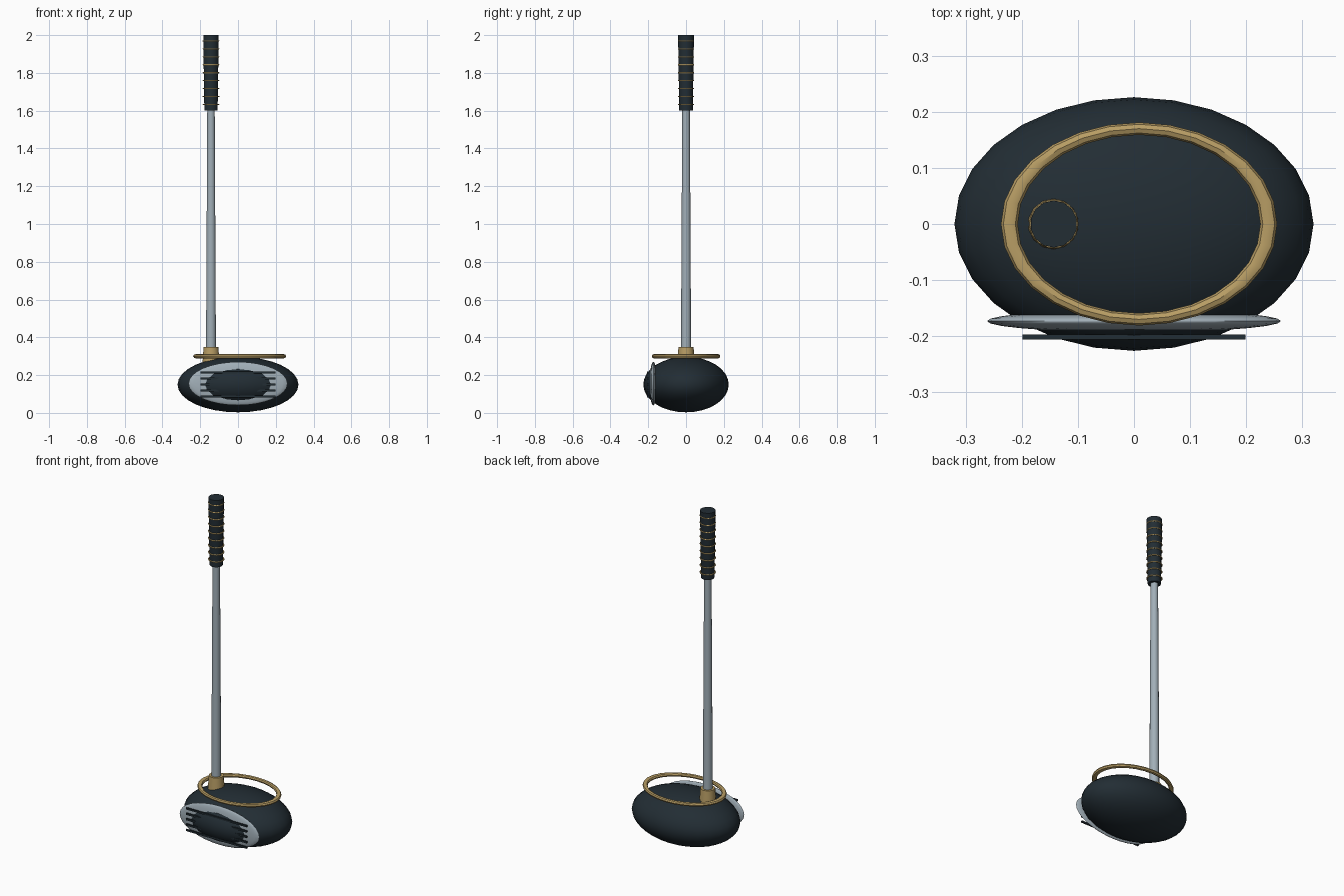
import bpy, math

if "Cube" in bpy.data.objects:
    bpy.data.objects.remove(bpy.data.objects["Cube"])


def material(name, rgb):
    m = bpy.data.materials.new(name)
    m.diffuse_color = (*rgb, 1)
    m.use_nodes = True
    m.node_tree.nodes["Principled BSDF"].inputs["Base Color"].default_value = m.diffuse_color
    return m


NAVY = material("dark navy", (0.016, 0.026, 0.034))
STEEL = material("brushed steel", (0.36, 0.43, 0.48))
GOLD = material("warm gold", (0.48, 0.34, 0.13))


def finish(name, mat, scale=(1, 1, 1), smooth=True):
    ob = bpy.context.object
    ob.name = name
    ob.scale = scale
    bpy.ops.object.transform_apply(location=False, rotation=False, scale=True)
    ob.data.materials.append(mat)
    if smooth:
        bpy.ops.object.shade_smooth_by_angle(angle=math.radians(40))
    return ob


def ellipsoid(name, mat, loc, radii, segs=28, rings=16):
    bpy.ops.mesh.primitive_uv_sphere_add(segments=segs, ring_count=rings, radius=1, location=loc)
    return finish(name, mat, radii)


def tapered(name, mat, x, z0, z1, r0, r1, sides=14):
    bpy.ops.mesh.primitive_cone_add(vertices=sides, radius1=r0, radius2=r1, depth=z1 - z0,
                                    location=(x, 0, (z0 + z1) / 2))
    return finish(name, mat)


def ring(name, mat, loc, major, minor, scale=(1, 1, 1), segs=28, sides=8):
    bpy.ops.mesh.primitive_torus_add(major_radius=major, minor_radius=minor, major_segments=segs,
                                     minor_segments=sides, location=loc)
    return finish(name, mat, scale)


SHAFT_X = -0.143

# Club head and the steel striking face it bulges through
ellipsoid("club_head", NAVY, (0, 0, 0.15), (0.32, 0.226, 0.147))
ellipsoid("face_plate", STEEL, (0, -0.173, 0.155), (0.262, 0.02, 0.115))

# Horizontal grooves in front of the face
for i in range(5):
    bpy.ops.mesh.primitive_cube_add(size=1, location=(0, -0.201, 0.086 + 0.032 * i))
    finish(f"face_groove_{i + 1}", NAVY, (0.398, 0.009, 0.01), smooth=False)

# Oval trim ring over the crown
ring("crown_trim", GOLD, (0.009, 0, 0.3), 0.17, 0.011, (1.36, 1, 1.05))

# Hosel, shaft and grip
tapered("hosel", GOLD, SHAFT_X, 0.25, 0.35, 0.047, 0.04)
tapered("shaft", STEEL, SHAFT_X, 0.3, 1.65, 0.027, 0.02)
tapered("grip", NAVY, SHAFT_X, 1.6, 2.0, 0.036, 0.042)

# Thin gold bands around the grip
for i in range(9):
    ring(f"grip_band_{i + 1}", GOLD, (SHAFT_X, 0, 1.633 + 0.042 * i), 0.041, 0.0035, segs=14, sides=6)
